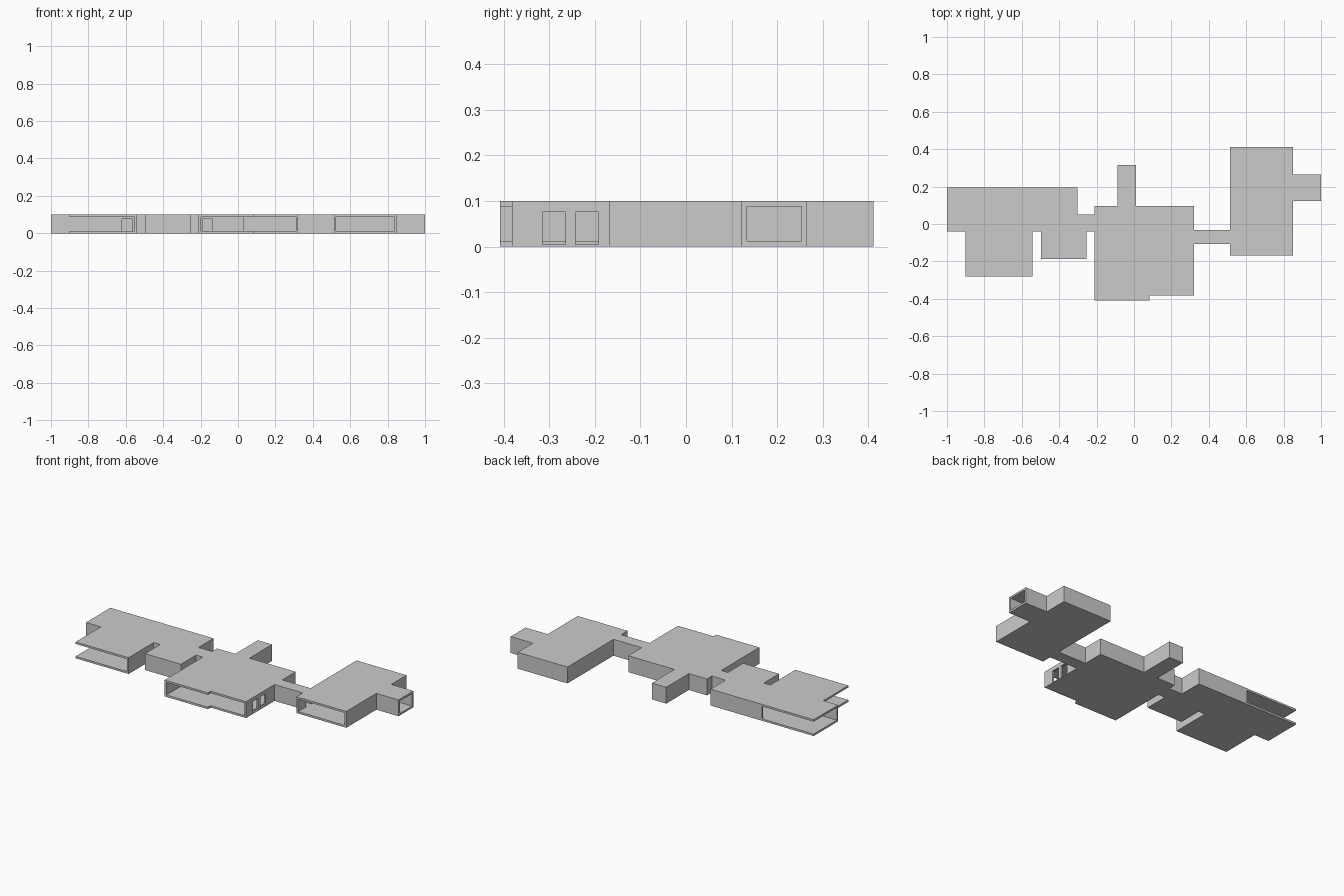
import bpy, bmesh
from mathutils import Vector

if "Cube" in bpy.data.objects:
    bpy.data.objects.remove(bpy.data.objects["Cube"])

H, T = 0.10, 0.012      # building height, wall and slab thickness

# Floor plan outline, counter-clockwise
PLAN = [(-1, -.04), (-.9, -.04), (-.9, -.282), (-.542, -.282), (-.542, -.04),
        (-.498, -.04), (-.498, -.187), (-.255, -.187), (-.255, -.04), (-.21, -.04),
        (-.21, -.408), (.082, -.408), (.082, -.382), (.322, -.382), (.322, -.107),
        (.513, -.107), (.513, -.168), (.85, -.168), (.85, .122), (1, .122),
        (1, .265), (.85, .265), (.85, .412), (.513, .412), (.513, -.032),
        (.322, -.032), (.322, .097), (.01, .097), (.01, .315), (-.087, .315),
        (-.087, .097), (-.21, .097), (-.21, .05), (-.302, .05), (-.302, .195), (-1, .195)]


def prism(name, pts, z0, z1):
    bm = bmesh.new()
    face = bm.faces.new([bm.verts.new((x, y, z0)) for x, y in pts])
    ext = bmesh.ops.extrude_face_region(bm, geom=[face])
    for v in ext["geom"]:
        if isinstance(v, bmesh.types.BMVert):
            v.co.z = z1
    bmesh.ops.recalc_face_normals(bm, faces=bm.faces)
    me = bpy.data.meshes.new(name)
    bm.to_mesh(me)
    bm.free()
    ob = bpy.data.objects.new(name, me)
    bpy.context.collection.objects.link(ob)
    return ob


def box(name, x0, x1, y0, y1, z0=T, z1=H - T):
    return prism(name, [(x0, y0), (x1, y0), (x1, y1), (x0, y1)], z0, z1)


def inset(pts, d):
    out = []
    for i, p in enumerate(pts):
        a = (Vector(p) - Vector(pts[i - 1])).normalized()
        b = (Vector(pts[(i + 1) % len(pts)]) - Vector(p)).normalized()
        out.append((p[0] - d * (a.y + b.y), p[1] + d * (a.x + b.x)))
    return out


def cut(ob, cutter):
    cutter.hide_render = True
    m = ob.modifiers.new("cut", 'BOOLEAN')
    m.operation, m.solver, m.object = 'DIFFERENCE', 'EXACT', cutter
    bpy.context.view_layer.objects.active = ob
    bpy.ops.object.modifier_apply(modifier=m.name)
    bpy.data.objects.remove(cutter)


# Hollow building shell
shell = prism("building_shell", PLAN, 0, H)
cut(shell, prism("room_space", inset(PLAN, T), T, H - T))

# Wide window openings: x0, x1, y0, y1
for w in [(-1.05, -.65, .17, .25),       # west wing, back
          (-1.05, -.95, -.028, .25),     # west wing, end
          (-.95, -.88, -.33, -.04),      # west room, side
          (-.95, -.554, -.33, -.26),     # west room, front
          (-.198, .31, -.45, -.36),      # centre hall, front
          (.525, .838, -.2, -.15),       # east hall, front
          (.97, 1.05, .134, .253)]:      # east stub, end
    cut(shell, box("window_cutter", *w))

# Pair of doorways on the centre hall's east wall
for y in (-.315, -.242):
    cut(shell, box("door_cutter", .31, .35, y, y + .05, .004, .076))


# Inner partitions, each with a doorway
def partition(name, x0, x1, y, d0, d1):
    wall = box(name, x0, x1, y, y + T)
    cut(wall, box("door_cutter", d0, d1, y - .05, y + .05, 0, .076))


partition("west_partition", -.888, -.554, -.04, -.62, -.565)
partition("centre_partition", -.198, .03, -.17, -.19, -.135)
box("centre_side_partition", .03 - T, .03, -.17 + T, .085)
